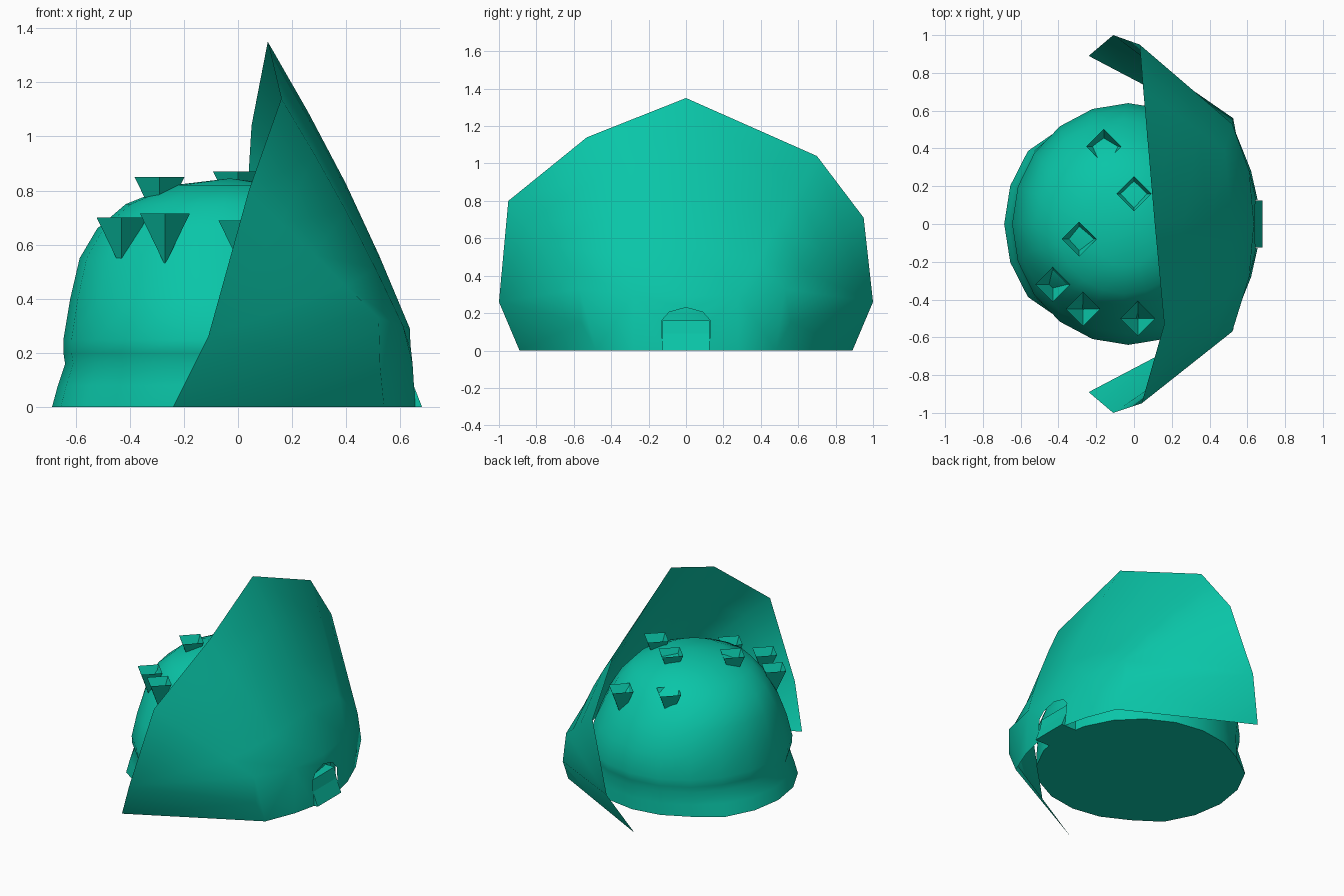
import bpy, bmesh, math
from mathutils import Vector

if "Cube" in bpy.data.objects:
    bpy.data.objects.remove(bpy.data.objects["Cube"])

mat = bpy.data.materials.new("teal")
mat.diffuse_color = (0.003, 0.56, 0.39, 1)
mat.use_nodes = True
mat.node_tree.nodes["Principled BSDF"].inputs["Base Color"].default_value = mat.diffuse_color


def make(name, verts, faces, angle=None):
    me = bpy.data.meshes.new(name)
    me.from_pydata(verts, [], faces)
    ob = bpy.data.objects.new(name, me)
    bpy.context.collection.objects.link(ob)
    me.materials.append(mat)
    bm = bmesh.new()
    bm.from_mesh(me)
    bmesh.ops.remove_doubles(bm, verts=bm.verts, dist=1e-4)
    bmesh.ops.recalc_face_normals(bm, faces=bm.faces)
    bm.to_mesh(me)
    bm.free()
    if angle:
        bpy.ops.object.select_all(action='DESELECT')
        ob.select_set(True)
        bpy.context.view_layer.objects.active = ob
        bpy.ops.object.shade_smooth_by_angle(angle=math.radians(angle))
    return ob


# Domed body: rings (z, centre x, half width x, half width +y, half width -y)
rings = [(0, -0.03, 0.62, 0.62, 0.62), (0.08, -0.03, 0.62, 0.62, 0.62), (0.16, -0.03, 0.615, 0.62, 0.61),
         (0.20, -0.03, 0.615, 0.63, 0.63), (0.25, -0.03, 0.615, 0.64, 0.64), (0.40, -0.045, 0.575, 0.61, 0.58),
         (0.55, -0.06, 0.525, 0.55, 0.49), (0.66, -0.06, 0.46, 0.46, 0.43), (0.75, -0.05, 0.365, 0.38, 0.37),
         (0.82, -0.04, 0.20, 0.22, 0.22)]
flare = {0: 0.06, 0.08: 0.025, 0.16: -0.01}
N = 20
verts, faces = [], []
for z, cx, a, b, f in rings:
    for i in range(N):
        t = 2 * math.pi * i / N
        c, s = math.cos(t), math.sin(t)
        k = 1 + (flare.get(z, 0) if c < -0.7 else 0)
        verts.append((cx + a * k * c, (b if s > 0 else f) * k * s, z))
for r in range(len(rings) - 1):
    for i in range(N):
        j = (i + 1) % N
        faces.append((r * N + i, r * N + j, (r + 1) * N + j, (r + 1) * N + i))
top = len(verts)
verts.append((-0.03, 0, 0.845))
faces += [((len(rings) - 1) * N + i, (len(rings) - 1) * N + (i + 1) % N, top) for i in range(N)]
faces.append(tuple(reversed(range(N))))
make("dome_body", verts, faces, 50)

# Hood: thin sheet from its free rim down to the back of the body
rim = [(0.04, -0.95, 0.80), (0.16, -0.53, 1.14), (0.11, 0, 1.35), (0.05, 0.70, 1.04), (0.03, 0.95, 0.71)]
back = [(0.52, -0.57, 0.33), (0.61, -0.28, 0.30), (0.635, 0, 0.29), (0.61, 0.28, 0.30), (0.52, 0.53, 0.33)]
push = [0, 0.015, 0.025, 0.015, 0]
hv, hf = [], []


def poly(*pts):
    n = len(hv)
    hv.extend(Vector(p) for p in pts)
    hf.append(tuple(range(n, n + len(pts))))


rows = 4
grid = []
for p, q, k in zip(rim, back, push):
    p, q = Vector(p), Vector(q)
    out = Vector((1, 0.9 * q.y, 0.3))
    grid.append([p.lerp(q, s / rows) + out * k * math.sin(math.pi * s / rows) for s in range(rows + 1)])
for c in range(4):
    for s in range(rows):
        poly(grid[c][s], grid[c][s + 1], grid[c + 1][s + 1], grid[c + 1][s])

# Side flaps and the panels around the arched back opening
for sd, g, b2, b1 in ((-1, grid[0], back[0], back[1]), (1, grid[4], back[4], back[3])):
    foot, bend = (-0.24, sd * 0.89, 0), (-0.11, sd, 0.26)
    p1, p0 = (0.525, sd * 0.56, 0.15), (0.54, sd * 0.48, 0)
    base = (0.62, sd * 0.28, 0)
    jamb0, jamb1 = (0.655, sd * 0.125, 0), (0.645, sd * 0.13, 0.16)
    shoulder, crown = (0.64, sd * 0.09, 0.205), (0.637, 0, 0.23)
    poly(foot, p0, p1, bend)
    poly(bend, p1, b2)
    for s in range(rows):
        poly(bend, g[s + 1], g[s])
    poly(b2, p1, p0, b1)
    poly(p0, base, b1)
    poly(b1, base, jamb0, jamb1)
    poly(b1, jamb1, shoulder)
    poly(b1, shoulder, crown, back[2])
make("hood", hv, hf, 62)

# Threshold: small sloped block inside the opening
tv = [(x, y, z) for y in (-0.125, 0.125) for x, z in ((0.55, 0), (0.68, 0), (0.645, 0.09), (0.63, 0.16), (0.55, 0.16))]
make("threshold", tv, [(0, 1, 2, 3, 4), (9, 8, 7, 6, 5)] +
     [(i, (i + 1) % 5, (i + 1) % 5 + 5, i + 5) for i in range(5)])

# Studs: open inverted pyramids sunk into the dome (x, y, top height)
studs = [(-0.43, -0.32, 0.70), (-0.27, -0.45, 0.715), (0.02, -0.50, 0.69), (-0.29, -0.08, 0.85),
         (0.0, 0.16, 0.87), (-0.16, 0.41, 0.745), (0.16, 0.46, 0.70), (0.22, 0.0, 0.85)]
for n, (x, y, z) in enumerate(studs):
    r = 0.092
    sv = [(x + r, y, z), (x, y + r, z), (x - r, y, z), (x, y - r, z), (x, y, z - 0.19)]
    make(f"stud_{n + 1}", sv, [(i, (i + 1) % 4, 4) for i in range(4)])
